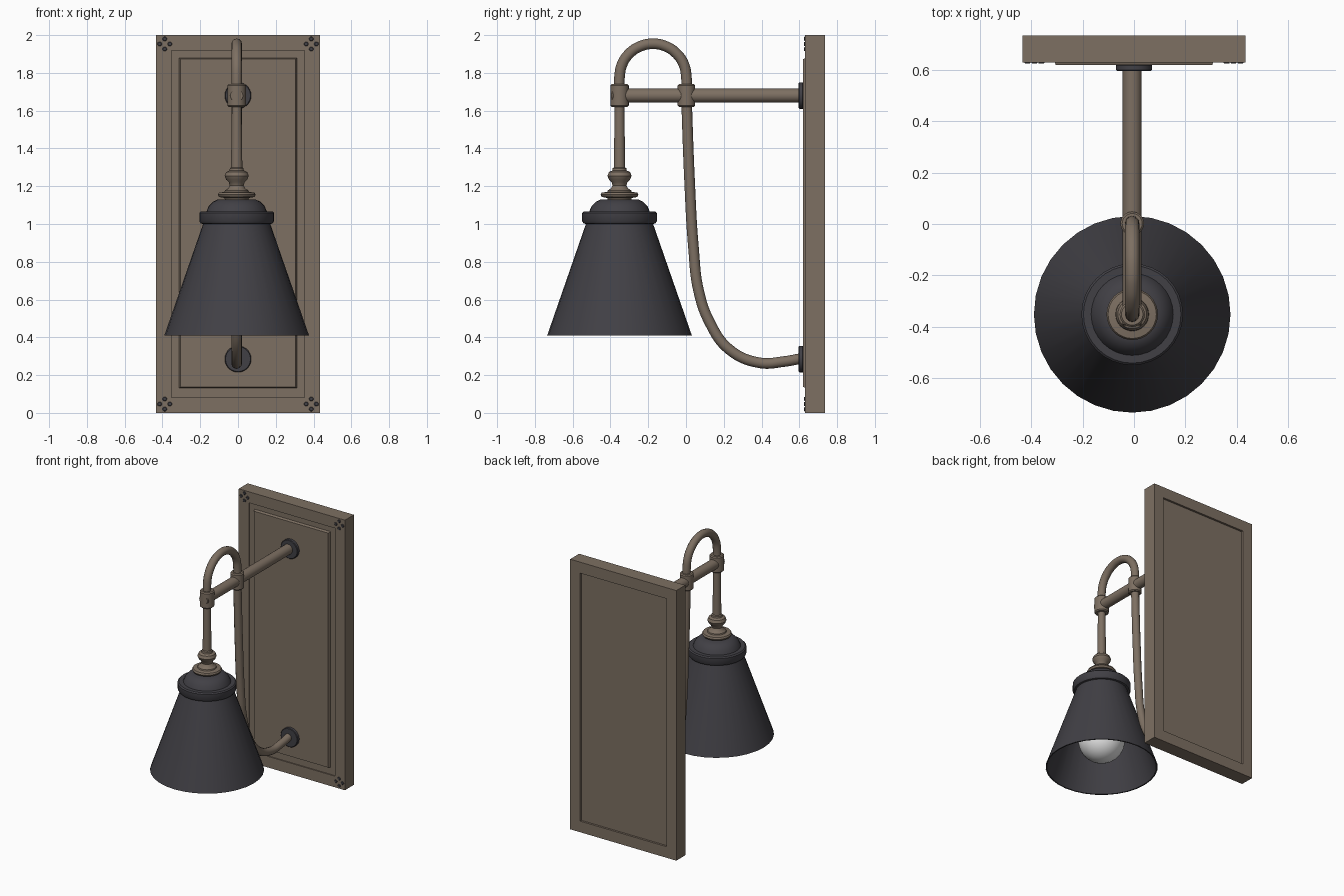
import bpy, bmesh, math
from mathutils import Matrix, Vector

if "Cube" in bpy.data.objects:
    bpy.data.objects.remove(bpy.data.objects["Cube"], do_unlink=True)


def material(name, rgb):
    m = bpy.data.materials.new(name)
    m.use_nodes = True
    m.diffuse_color = (*rgb, 1)
    m.node_tree.nodes["Principled BSDF"].inputs["Base Color"].default_value = (*rgb, 1)
    return m


BRONZE = material("aged bronze", (0.205, 0.16, 0.122))
DARK = material("dark iron", (0.053, 0.051, 0.06))
GLASS = material("white glass", (0.8, 0.8, 0.8))

CX, LAMP_Y = -0.007, -0.352      # lamp axis
ARM_Z, PIPE = 1.68, 0.028
HW, H = 0.435, 2.0               # plate half width, height
FRONT, BACK = 0.63, 0.735
smooth_parts = []


def finish(name, bm, mat, smooth=False):
    bmesh.ops.recalc_face_normals(bm, faces=bm.faces)
    me = bpy.data.meshes.new(name)
    bm.to_mesh(me)
    bm.free()
    me.materials.append(mat)
    ob = bpy.data.objects.new(name, me)
    bpy.context.collection.objects.link(ob)
    if smooth:
        smooth_parts.append(ob)
    return ob


def lathe(name, profile, mat, loc, along_y=False, seg=32):
    """Turn (radius, height) points about z, or about y when along_y is set."""
    bm = bmesh.new()
    vs = [bm.verts.new((r, 0, z)) for r, z in profile]
    es = [bm.edges.new(p) for p in zip(vs, vs[1:])]
    bmesh.ops.spin(bm, geom=vs + es, cent=(0, 0, 0), axis=(0, 0, 1),
                   angle=math.tau, steps=seg, use_duplicate=False)
    bmesh.ops.remove_doubles(bm, verts=bm.verts, dist=1e-4)
    if along_y:
        bm.transform(Matrix.Rotation(-math.pi / 2, 4, "X"))
    bm.transform(Matrix.Translation(loc))
    return finish(name, bm, mat, True)


def rod(name, r, length, mat, loc, along_y=False, seg=24, bevel=0.004):
    return lathe(name, [(0, 0), (r - bevel, 0), (r, bevel), (r, length - bevel),
                        (r - bevel, length), (0, length)], mat, loc, along_y, seg)


def pipe(name, points, mat):
    """Round pipe through (y, z) points in the lamp's centre plane."""
    cu = bpy.data.curves.new(name, "CURVE")
    cu.dimensions = "3D"
    cu.bevel_depth, cu.bevel_resolution, cu.resolution_u = PIPE, 4, 8
    cu.use_fill_caps = True
    sp = cu.splines.new("BEZIER")
    sp.bezier_points.add(len(points) - 1)
    for bp, (y, z) in zip(sp.bezier_points, points):
        bp.co = (CX, y, z)
        bp.handle_left_type = bp.handle_right_type = "AUTO"
    cu.materials.append(mat)
    ob = bpy.data.objects.new(name, cu)
    bpy.context.collection.objects.link(ob)
    bpy.ops.object.select_all(action="DESELECT")
    ob.select_set(True)
    bpy.context.view_layer.objects.active = ob
    bpy.ops.object.convert(target="MESH")
    smooth_parts.append(bpy.context.view_layer.objects.active)


def prism(name, outline, y0, y1, mat, inset=0.0):
    """Extrude an (x, z) outline from y0 to y1; inset chamfers the y0 face."""
    bm = bmesh.new()
    c = sum((Vector((x, 0, z)) for x, z in outline), Vector()) / len(outline)
    rear = [bm.verts.new((x, y1, z)) for x, z in outline]
    near = [bm.verts.new((x - math.copysign(inset, x - c.x), y0,
                          z - math.copysign(inset, z - c.z))) for x, z in outline]
    bm.faces.new(near)
    bm.faces.new(rear)
    n = len(outline)
    for i in range(n):
        j = (i + 1) % n
        bm.faces.new((near[i], near[j], rear[j], rear[i]))
    return finish(name, bm, mat)


def rect(hw, z0, z1):
    return [(-hw, z0), (hw, z0), (hw, z1), (-hw, z1)]


# Back plate: four mitred boards, a recessed board and a raised front panel
BORDER = 0.082
outer, inner = rect(HW, 0, H), rect(HW - BORDER, BORDER, H - BORDER)
for i, side in enumerate(("bottom", "left", "top", "right")):
    j = (i + 1) % 4
    prism(f"frame_{side}", [outer[i], outer[j], inner[j], inner[i]], FRONT, BACK, BRONZE)
prism("backing_board", inner, FRONT + 0.008, BACK - 0.015, BRONZE)
prism("raised_panel", rect(0.312, 0.13, 1.88), 0.62, FRONT + 0.01, BRONZE, 0.007)

# Corner nails, two on each side of every mitre
for sx in (-1, 1):
    for z in (0.047, H - 0.047):
        for dx, dz in ((0.027, 0), (-0.027, 0), (0, 0.027), (0, -0.027)):
            rod("corner_nail", 0.012, 0.01, DARK,
                (sx * (HW - 0.047) + dx, FRONT - 0.005, z + dz), True, 10, 0.003)

# Wall flanges
for name, z in (("upper_flange", ARM_Z), ("lower_flange", 0.285)):
    rod(name, 0.07, 0.026, DARK, (0, 0.596, z), True, 28)

# Horizontal arm with its two couplings
rod("horizontal_arm", 0.037, 1.0, BRONZE, (CX, -0.395, ARM_Z), True)
rod("front_coupling", 0.049, 0.12, BRONZE, (CX, LAMP_Y, ARM_Z - 0.06), bevel=0.007)
rod("rear_coupling", 0.046, 0.12, BRONZE, (CX, 0.002, ARM_Z - 0.06), bevel=0.007)

# Arch above the arm and long curved brace below it
R = 0.177
arch = [(LAMP_Y + R - R * math.cos(a * math.pi / 8),
         1.777 + R * math.sin(a * math.pi / 8)) for a in range(9)]
pipe("arch_pipe", [(LAMP_Y, ARM_Z)] + arch + [(0.002, ARM_Z)], BRONZE)
pipe("curved_brace", [(0.002, ARM_Z), (0.018, 1.25), (0.04, 0.87), (0.066, 0.65),
                      (0.125, 0.48), (0.23, 0.335), (0.39, 0.265), (0.52, 0.272),
                      (0.61, 0.288)], BRONZE)

# Turned stem carrying the shade
lathe("turned_stem", [(0, 1.66), (0.025, 1.66), (0.03, 1.3), (0.036, 1.295), (0.038, 1.283),
                      (0.056, 1.275), (0.064, 1.255), (0.056, 1.235), (0.042, 1.222),
                      (0.037, 1.205), (0.045, 1.188), (0.062, 1.178), (0.065, 1.17),
                      (0.094, 1.166), (0.1, 1.155), (0.094, 1.143), (0.065, 1.138),
                      (0.06, 1.12), (0, 1.12)], BRONZE, (CX, LAMP_Y, 0))

# Hollow shade: dome, rolled collar and flared cone
lathe("lamp_shade", [(0, 1.13), (0.1, 1.13), (0.125, 1.118), (0.148, 1.095), (0.16, 1.066),
                     (0.19, 1.066), (0.198, 1.058), (0.198, 1.015), (0.19, 1.003),
                     (0.178, 1.0), (0.383, 0.41), (0.374, 0.41), (0.169, 1.0),
                     (0.15, 1.06), (0.11, 1.11), (0, 1.115)], DARK, (CX, LAMP_Y, 0))

# Bulb in its socket
rod("bulb_socket", 0.07, 0.2, BRONZE, (CX, LAMP_Y, 0.92))
globe = [(0.16 * math.sin(a * math.pi / 16), 0.62 - 0.16 * math.cos(a * math.pi / 16))
         for a in range(13)]
lathe("light_bulb", globe + [(0.075, 0.8), (0.055, 0.88), (0.055, 0.93), (0, 0.93)],
      GLASS, (CX, LAMP_Y, 0))

# Smooth the round parts, keeping crisp edges
bpy.ops.object.select_all(action="DESELECT")
for ob in smooth_parts:
    ob.select_set(True)
bpy.context.view_layer.objects.active = smooth_parts[0]
bpy.ops.object.shade_smooth_by_angle(angle=math.radians(35))
